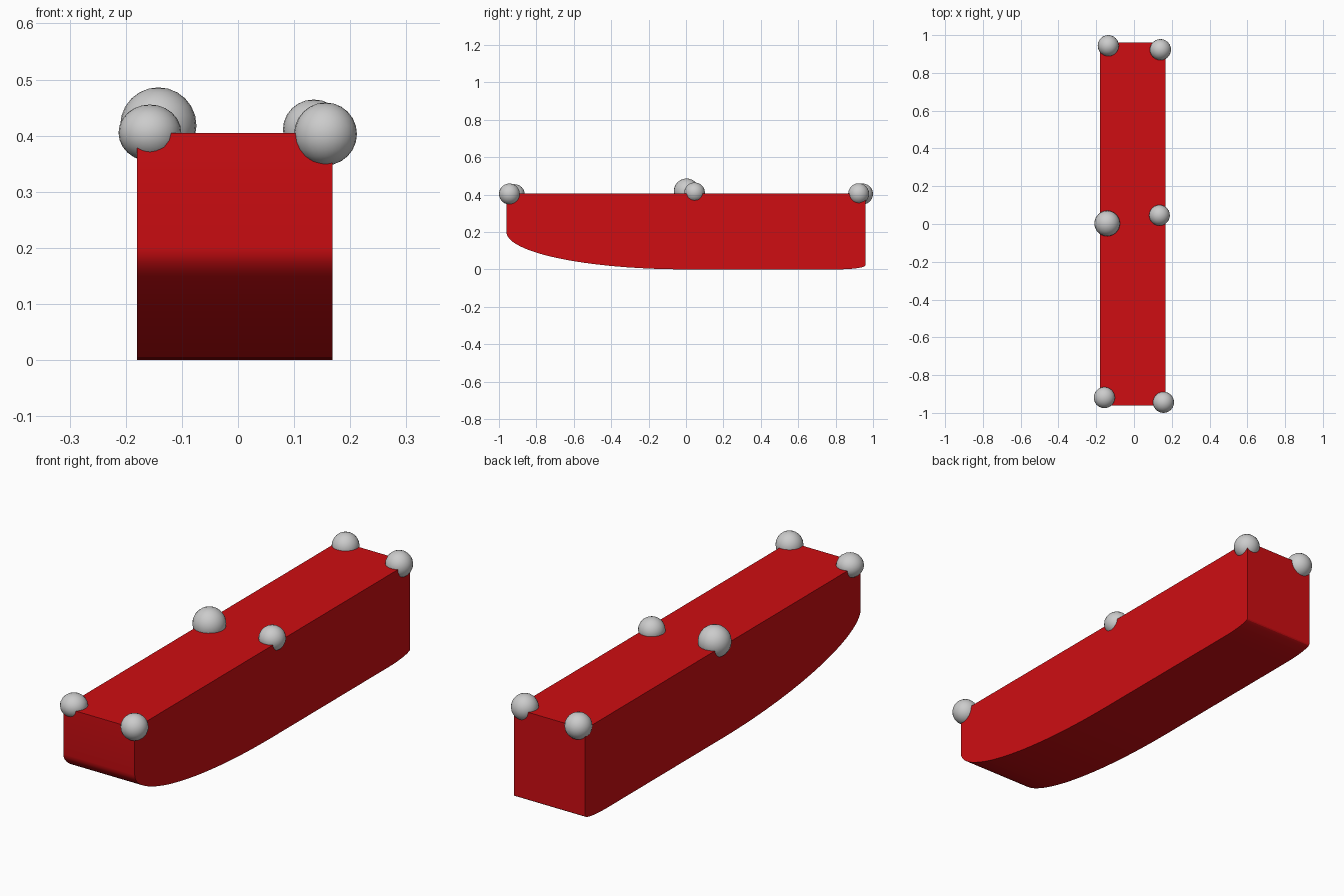
import bpy, bmesh
from math import sin, cos, pi, radians

if "Cube" in bpy.data.objects:
    bpy.data.objects.remove(bpy.data.objects["Cube"])

red = bpy.data.materials.new("red")
red.diffuse_color = (0.62, 0.004, 0.006, 1)
red.use_nodes = True
red.node_tree.nodes["Principled BSDF"].inputs["Base Color"].default_value = red.diffuse_color

# Hull: side profile (y, z) extruded across x
LEFT, RIGHT, END, TOP = -0.18, 0.168, 0.96, 0.405
N = 24
profile = [(-END, TOP)]
# long elliptical bow curve
for i in range(N + 1):
    a = pi / 2 * i / N
    profile.append((-END * cos(a), 0.2 - 0.2 * sin(a)))
# small rounded stern edge
for i in range(9):
    a = pi / 2 * i / 8
    profile.append((END - 0.15 + 0.15 * sin(a), 0.022 - 0.022 * cos(a)))
profile.append((END, TOP))

bm = bmesh.new()
face = bm.faces.new([bm.verts.new((LEFT, y, z)) for y, z in profile])
ext = bmesh.ops.extrude_face_region(bm, geom=[face])
moved = [v for v in ext["geom"] if isinstance(v, bmesh.types.BMVert)]
bmesh.ops.translate(bm, verts=moved, vec=(RIGHT - LEFT, 0, 0))
bmesh.ops.recalc_face_normals(bm, faces=bm.faces)
mesh = bpy.data.meshes.new("hull")
bm.to_mesh(mesh)
bm.free()
hull = bpy.data.objects.new("hull", mesh)
bpy.context.collection.objects.link(hull)
mesh.materials.append(red)


def smooth(obj):
    bpy.ops.object.select_all(action="DESELECT")
    obj.select_set(True)
    bpy.context.view_layer.objects.active = obj
    bpy.ops.object.shade_smooth_by_angle(angle=radians(30))


smooth(hull)

# Balls along the deck edges: name, centre, radius, vertical scale
balls = [
    ("front_left_ball", (-0.157, -0.919, 0.405), 0.056, 0.9),
    ("front_right_ball", (0.156, -0.944, 0.403), 0.056, 1),
    ("middle_left_ball", (-0.142, 0.003, 0.418), 0.068, 1),
    ("middle_right_ball", (0.135, 0.046, 0.411), 0.055, 0.97),
    ("back_left_ball", (-0.136, 0.944, 0.403), 0.056, 1),
    ("back_right_ball", (0.14, 0.923, 0.404), 0.056, 1),
]
for name, loc, r, sz in balls:
    bpy.ops.mesh.primitive_uv_sphere_add(segments=24, ring_count=12, radius=r, location=loc)
    ball = bpy.context.object
    ball.name = name
    ball.scale.z = sz
    smooth(ball)
